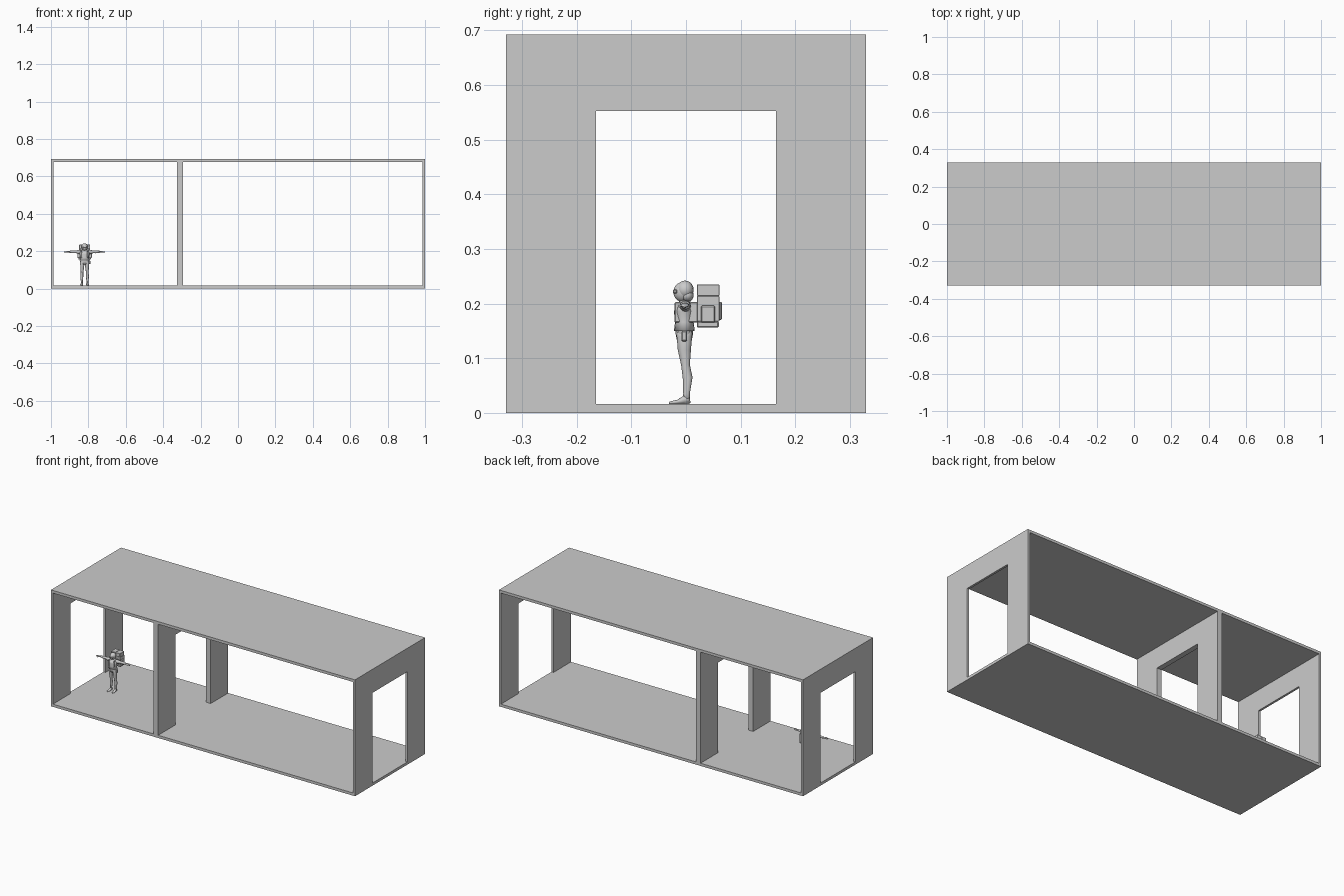
import bpy, bmesh, math
from mathutils import Vector

PX = -0.82      # x position of the figure


def finish(name, bm, smooth=False):
    bmesh.ops.recalc_face_normals(bm, faces=bm.faces)
    me = bpy.data.meshes.new(name)
    bm.to_mesh(me)
    bm.free()
    ob = bpy.data.objects.new(name, me)
    bpy.context.collection.objects.link(ob)
    if smooth:
        for p in me.polygons:
            p.use_smooth = True
    return ob


def box(name, x0, x1, y0, y1, z0, z1, bevel=0):
    bm = bmesh.new()
    bmesh.ops.create_cube(bm, size=1)
    for v in bm.verts:
        v.co = Vector(((x0 + x1) / 2 + v.co.x * (x1 - x0),
                       (y0 + y1) / 2 + v.co.y * (y1 - y0),
                       (z0 + z1) / 2 + v.co.z * (z1 - z0)))
    if bevel:
        bmesh.ops.bevel(bm, geom=bm.edges[:], offset=bevel, segments=1, affect='EDGES')
    return finish(name, bm)


def loft(name, rings, axis='Z', n=12):
    """Elliptical rings (x, y, z, ra, rb) stacked along Z, X or Y."""
    bm = bmesh.new()
    loops = []
    for x, y, z, a, b in rings:
        loop = []
        for i in range(n):
            t = 2 * math.pi * i / n
            u, w = a * math.cos(t), b * math.sin(t)
            off = {'Z': (u, w, 0), 'X': (0, u, w), 'Y': (u, 0, w)}[axis]
            loop.append(bm.verts.new((PX + x + off[0], y + off[1], z + off[2])))
        loops.append(loop)
    for p, q in zip(loops, loops[1:]):
        for i in range(n):
            bm.faces.new((p[i], p[(i + 1) % n], q[(i + 1) % n], q[i]))
    bm.faces.new(loops[0])
    bm.faces.new(loops[-1])
    return finish(name, bm, True)


def ball(name, x, y, z, rx, ry, rz):
    bm = bmesh.new()
    bmesh.ops.create_uvsphere(bm, u_segments=16, v_segments=10, radius=1)
    for v in bm.verts:
        v.co = Vector((PX + x + v.co.x * rx, y + v.co.y * ry, z + v.co.z * rz))
    return finish(name, bm, True)


def door_wall(name, x0, x1):
    # portal-shaped outline, extruded through the wall thickness
    outline = [(-.329, .016), (-.165, .016), (-.165, .552), (.165, .552),
               (.165, .016), (.329, .016), (.329, .676), (-.329, .676)]
    bm = bmesh.new()
    face = bm.faces.new([bm.verts.new((x0, y, z)) for y, z in outline])
    ext = bmesh.ops.extrude_face_region(bm, geom=[face])
    moved = [v for v in ext['geom'] if isinstance(v, bmesh.types.BMVert)]
    bmesh.ops.translate(bm, verts=moved, vec=(x1 - x0, 0, 0))
    finish(name, bm)


# room shell, open at front and back
box('floor', -1, 1, -.329, .329, 0, .016)
box('roof', -1, 1, -.329, .329, .676, .692)
door_wall('left_wall', -1, -.987)
door_wall('partition', -.326, -.295)
door_wall('right_wall', .987, 1)

# torso, jacket and neck
loft('torso', [(0, -.003, .130, .020, .013), (0, -.003, .145, .024, .016),
               (0, -.004, .165, .019, .014), (0, -.004, .185, .025, .017),
               (0, -.002, .199, .026, .013), (0, -.002, .206, .011, .009)], n=16)
loft('jacket_hem', [(0, -.003, .150, .027, .019), (0, -.003, .166, .022, .017),
                    (0, -.004, .185, .027, .018), (0, -.003, .197, .027, .016)], n=16)
loft('neck', [(0, -.001, .200, .009, .009), (0, -.003, .214, .008, .008)])

# head with hair cap and goggles
ball('face', 0, -.007, .221, .014, .016, .018)
ball('hair', 0, -.002, .225, .017, .016, .017)
ball('back_hair', 0, .002, .215, .015, .012, .012)
box('goggles', PX - .012, PX + .012, -.024, -.016, .218, .226, .002)

for s, side in ((-1, 'left'), (1, 'right')):
    # leg
    loft(side + '_leg', [(s * .015, .001, .018, .006, .007), (s * .015, .001, .035, .005, .006),
                         (s * .015, .003, .065, .008, .009), (s * .014, -.001, .088, .007, .008),
                         (s * .013, -.003, .115, .010, .012), (s * .012, -.003, .140, .012, .014),
                         (s * .011, -.003, .150, .010, .013)])
    # shoe, heel to toe
    loft(side + '_shoe', [(s * .015, .006, .023, .005, .007), (s * .015, -.003, .024, .007, .008),
                          (s * .016, -.016, .020, .008, .004), (s * .017, -.025, .019, .007, .003),
                          (s * .017, -.031, .018, .003, .002)], 'Y')
    # outstretched arm
    loft(side + '_arm', [(s * .020, -.001, .195, .010, .011), (s * .032, -.001, .196, .010, .010),
                         (s * .048, 0, .197, .007, .007), (s * .060, 0, .197, .008, .008),
                         (s * .082, -.001, .197, .005, .005)], 'X')
    loft(side + '_hand', [(s * .080, -.001, .197, .005, .004), (s * .090, -.002, .197, .008, .004),
                          (s * .100, -.002, .196, .007, .003), (s * .110, -.002, .195, .003, .002)], 'X')
    loft(side + '_thumb', [(s * .086, -.006, .197, .003, .003), (s * .096, -.013, .195, .002, .002)], 'X', 8)
    # shoulder strap and top pouch of the backpack
    box(side + '_strap', PX + s * .016 - .003, PX + s * .016 + .003, -.021, .022, .165, .203, .002)
    box(side + '_top_pouch', PX + s * .015 - .014, PX + s * .015 + .014, .020, .061, .214, .235, .001)
    # pouch on the side of the pack
    box(side + '_side_pouch', PX + s * .033 - .006, PX + s * .033 + .006, .027, .053, .165, .196, .002)

# backpack
box('backpack', PX - .030, PX + .030, .020, .061, .167, .214, .001)
box('back_pocket', PX - .018, PX + .018, .060, .066, .170, .203, .002)
box('bedroll', PX - .033, PX + .033, .020, .060, .156, .167, .002)
box('back_pad', PX - .016, PX + .016, .008, .022, .165, .198, .002)

# holster on the hip
box('holster', PX + .022, PX + .031, -.008, .002, .131, .150, .002)
